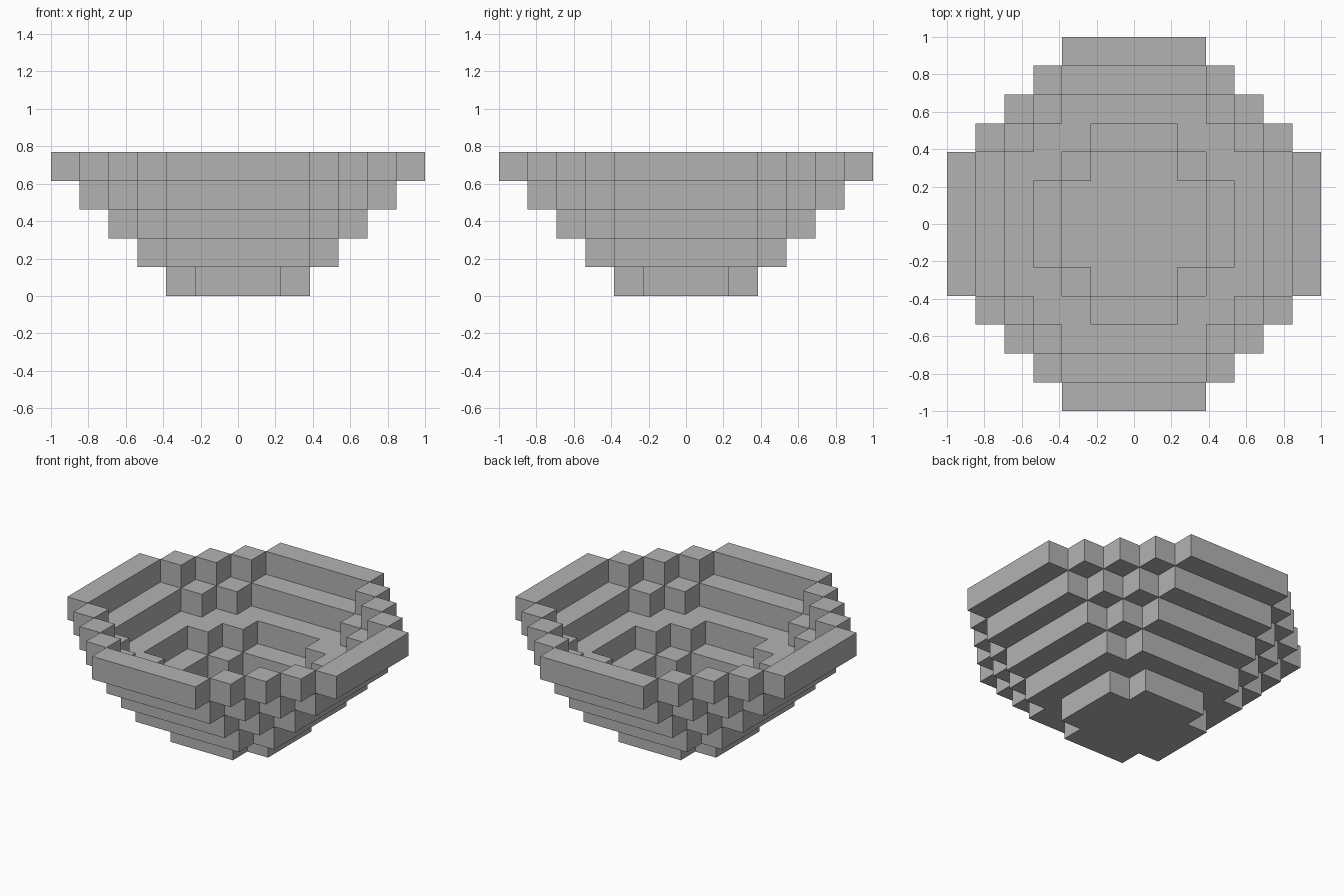
import bpy
import bmesh
from mathutils import Vector

cube = bpy.data.objects.get("Cube")
if cube:
    bpy.data.objects.remove(cube, do_unlink=True)

UNIT = 2 / 13  # edge of one block

grey = bpy.data.materials.new("stone_grey")
grey.use_nodes = True
colour = (0.45, 0.45, 0.45, 1)
grey.diffuse_color = colour
grey.node_tree.nodes["Principled BSDF"].inputs["Base Color"].default_value = colour


def plan(reach, total):
    """Square of blocks with stepped corners."""
    span = range(-reach, reach + 1)
    return {(x, y) for x in span for y in span if abs(x) + abs(y) <= total}


# Each course from the ground up: outline minus hollow
courses = {
    "bowl_floor": plan(2, 3),
    "lower_course": plan(3, 5) - plan(2, 3),
    "ledge_course": plan(4, 6) - plan(3, 4),
    "upper_course": plan(5, 7) - plan(4, 6),
    "rim_course": plan(6, 8) - plan(5, 7),
}
solid = {(x, y, z) for z, cells in enumerate(courses.values()) for x, y in cells}


def build_course(name, level, cells):
    """Mesh the exposed sides of one course of blocks."""
    bm = bmesh.new()
    for x, y in sorted(cells):
        centre = Vector((x, y, level + 0.5))
        for axis in range(3):
            for sign in (-1, 1):
                n, u, v = Vector(), Vector(), Vector()
                n[axis] = sign
                u[(axis + 1) % 3] = sign
                v[(axis + 2) % 3] = 1
                if (x + n.x, y + n.y, level + n.z) in solid:
                    continue
                corners = (-u - v, u - v, u + v, v - u)
                bm.faces.new([bm.verts.new((centre + (n + c) / 2) * UNIT)
                              for c in corners])
    bmesh.ops.remove_doubles(bm, verts=bm.verts, dist=UNIT / 100)
    mesh = bpy.data.meshes.new(name)
    bm.to_mesh(mesh)
    bm.free()
    mesh.materials.append(grey)
    obj = bpy.data.objects.new(name, mesh)
    bpy.context.collection.objects.link(obj)


for level, (name, cells) in enumerate(courses.items()):
    build_course(name, level, cells)
